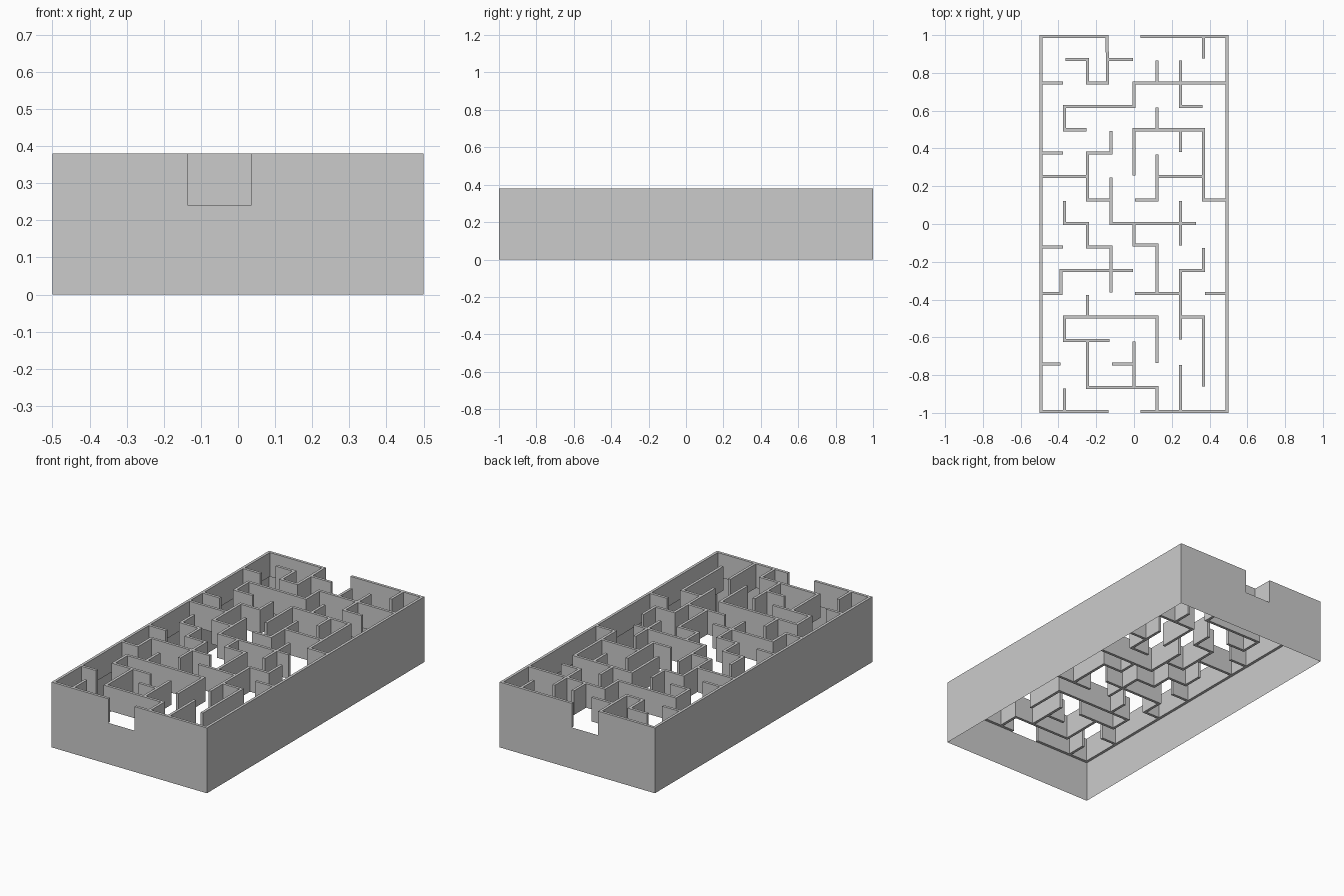
import bpy, bmesh

if "Cube" in bpy.data.objects:
    bpy.data.objects.remove(bpy.data.objects["Cube"])

HALF = 0.008                 # half wall thickness
Z0, Z1 = 0.24, 0.38          # maze wall bottom and top
STEP = {"N": (0, 1), "S": (0, -1), "E": (1, 0), "W": (-1, 0)}

# Grid nodes that sit off the regular spacing (doors and short walls)
SHIFT_X = {(3, 16): -0.143, (4, 16): 0.029, (3, 0): -0.129, (4, 0): 0.029,
           (3, 15): -0.141, (3, 14): -0.141, (1, 6): -0.387, (1, 5): -0.387,
           (7, 8): 0.335, (1, 2): -0.383}
SHIFT_Y = {(4, 7): -0.11, (5, 7): -0.11}

links = {}                   # node -> neighbouring nodes joined by a wall


def wall(i, j, path):
    """Trace a wall over the grid from node (i, j) by compass steps."""
    for c in path:
        a, b = (i, j), (i + STEP[c][0], j + STEP[c][1])
        links.setdefault(a, set()).add(b)
        links.setdefault(b, set()).add(a)
        i, j = b


def make_object(name, bm):
    mesh = bpy.data.meshes.new(name)
    bm.to_mesh(mesh)
    bm.free()
    ob = bpy.data.objects.new(name, mesh)
    bpy.context.collection.objects.link(ob)


# Outer walls, with a door gap at front and back
wall(3, 0, "WWW" + "N" * 16 + "EEE")
wall(4, 0, "EEEE" + "N" * 16 + "WWWW")

# Walls in the back half
wall(3, 16, "SSWNW")
wall(3, 15, "E")
wall(7, 16, "S")
wall(0, 14, "E")
wall(8, 14, "WWWWSWWWSE")
wall(5, 15, "S")
wall(6, 15, "SSE")
wall(5, 13, "S")
wall(4, 10, "NNEEESSSE")
wall(6, 12, "S")
wall(3, 12, "SWSSE")
wall(0, 11, "E")
wall(0, 10, "EE")
wall(5, 11, "SSW")
wall(5, 10, "EE")
wall(3, 10, "SSEEEE")

# Walls in the front half
wall(1, 9, "SESESS")
wall(6, 9, "SS")
wall(4, 8, "SESS")
wall(0, 7, "E")
wall(7, 7, "SWSSS")
wall(0, 5, "ENEEE")
wall(4, 5, "EE")
wall(7, 5, "E")
wall(2, 5, "S")
wall(5, 2, "NNWWWWSEE")
wall(6, 4, "ESSS")
wall(2, 3, "SSEEES")
wall(0, 2, "E")
wall(3, 2, "E")
wall(4, 3, "SS")
wall(6, 2, "SS")
wall(1, 1, "S")

# Maze walls: a small square per node, a strip per link, then extrude upward
bm = bmesh.new()
corner = {}
for (i, j), near in links.items():
    x = SHIFT_X.get((i, j), -0.492 + i * 0.123)
    y = SHIFT_Y.get((i, j), -0.992 + j * 0.124 + (0.003 if 0 < j < 16 else 0))
    if len(near) == 1:       # loose ends stop just short of the node
        ni, nj = next(iter(near))
        x += (ni - i) * 0.014
        y += (nj - j) * 0.014
    corner[i, j] = [bm.verts.new((x + sx * HALF, y + sy * HALF, Z0))
                    for sx, sy in ((-1, -1), (1, -1), (1, 1), (-1, 1))]
    bm.faces.new(corner[i, j])
for a, near in links.items():
    for b in near:
        p, q = corner[a], corner[b]
        if b[0] > a[0]:
            bm.faces.new((p[1], q[0], q[3], p[2]))
        elif b[1] > a[1]:
            bm.faces.new((p[3], p[2], q[1], q[0]))
top = bmesh.ops.extrude_face_region(bm, geom=bm.faces[:], use_keep_orig=True)["geom"]
bmesh.ops.translate(bm, vec=(0, 0, Z1 - Z0),
                    verts=[v for v in top if isinstance(v, bmesh.types.BMVert)])
bmesh.ops.recalc_face_normals(bm, faces=bm.faces[:])
make_object("maze_walls", bm)

# Skirt: thin open sheet under the outer wall
bm = bmesh.new()
low, high = [[bm.verts.new((sx * 0.5, sy, z))
              for sx, sy in ((-1, -1), (1, -1), (1, 1), (-1, 1))] for z in (0, Z0)]
for k in range(4):
    n = (k + 1) % 4
    bm.faces.new((low[k], low[n], high[n], high[k]))
make_object("base_skirt", bm)
